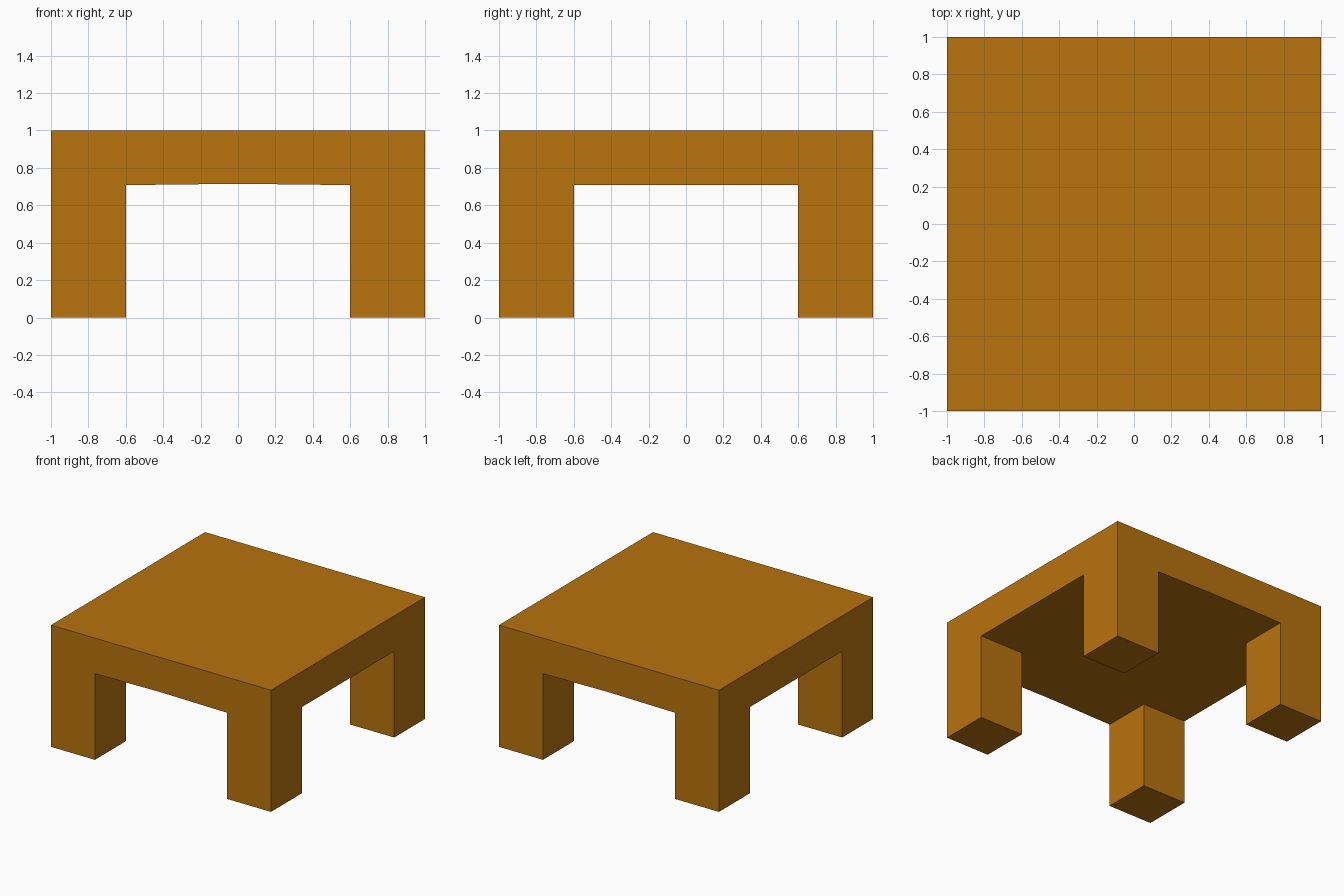
import bpy, bmesh, math

if "Cube" in bpy.data.objects:
    bpy.data.objects.remove(bpy.data.objects["Cube"])

XS = (-1.0, -0.6, -0.3, 0.0, 0.3, 0.6, 1.0)
YS = (-1.0, -0.6, 0.6, 1.0)
RAIL, CROWN, TOP = 0.708, 0.715, 1.0

bm = bmesh.new()

# Underside sheet, very slightly arched across the width
def underside(x):
    return CROWN - (CROWN - RAIL) * min(abs(x) / 0.6, 1.0)

grid = [[bm.verts.new((x, y, underside(x))) for y in YS] for x in XS]
for i in range(len(XS) - 1):
    for j in range(len(YS) - 1):
        bm.faces.new((grid[i][j], grid[i][j + 1], grid[i + 1][j + 1], grid[i + 1][j]))

def extrude_to(faces, z, keep):
    out = bmesh.ops.extrude_face_region(bm, geom=faces, use_keep_orig=keep)["geom"]
    for v in (g for g in out if isinstance(g, bmesh.types.BMVert)):
        v.co.z = z
    if not keep:
        bmesh.ops.delete(bm, geom=[f for f in faces if f.is_valid], context="FACES_ONLY")

# Solid tabletop
sheet = bm.faces[:]
extrude_to(sheet, TOP, True)

# Legs pulled down from the four corner cells
corners = [f for f in sheet if all(abs(c) > 0.6 for c in f.calc_center_median().xy)]
extrude_to(corners, 0.0, False)

# Merge flat regions into clean single faces
bmesh.ops.recalc_face_normals(bm, faces=bm.faces)
bmesh.ops.dissolve_limit(bm, angle_limit=math.radians(0.1), verts=bm.verts, edges=bm.edges)
bmesh.ops.recalc_face_normals(bm, faces=bm.faces)

mesh = bpy.data.meshes.new("table")
bm.to_mesh(mesh)
bm.free()
table = bpy.data.objects.new("table", mesh)
bpy.context.collection.objects.link(table)

wood = bpy.data.materials.new("wood")
wood.diffuse_color = (0.48, 0.17, 0.004, 1.0)
wood.use_nodes = True
wood.node_tree.nodes["Principled BSDF"].inputs["Base Color"].default_value = wood.diffuse_color
mesh.materials.append(wood)
